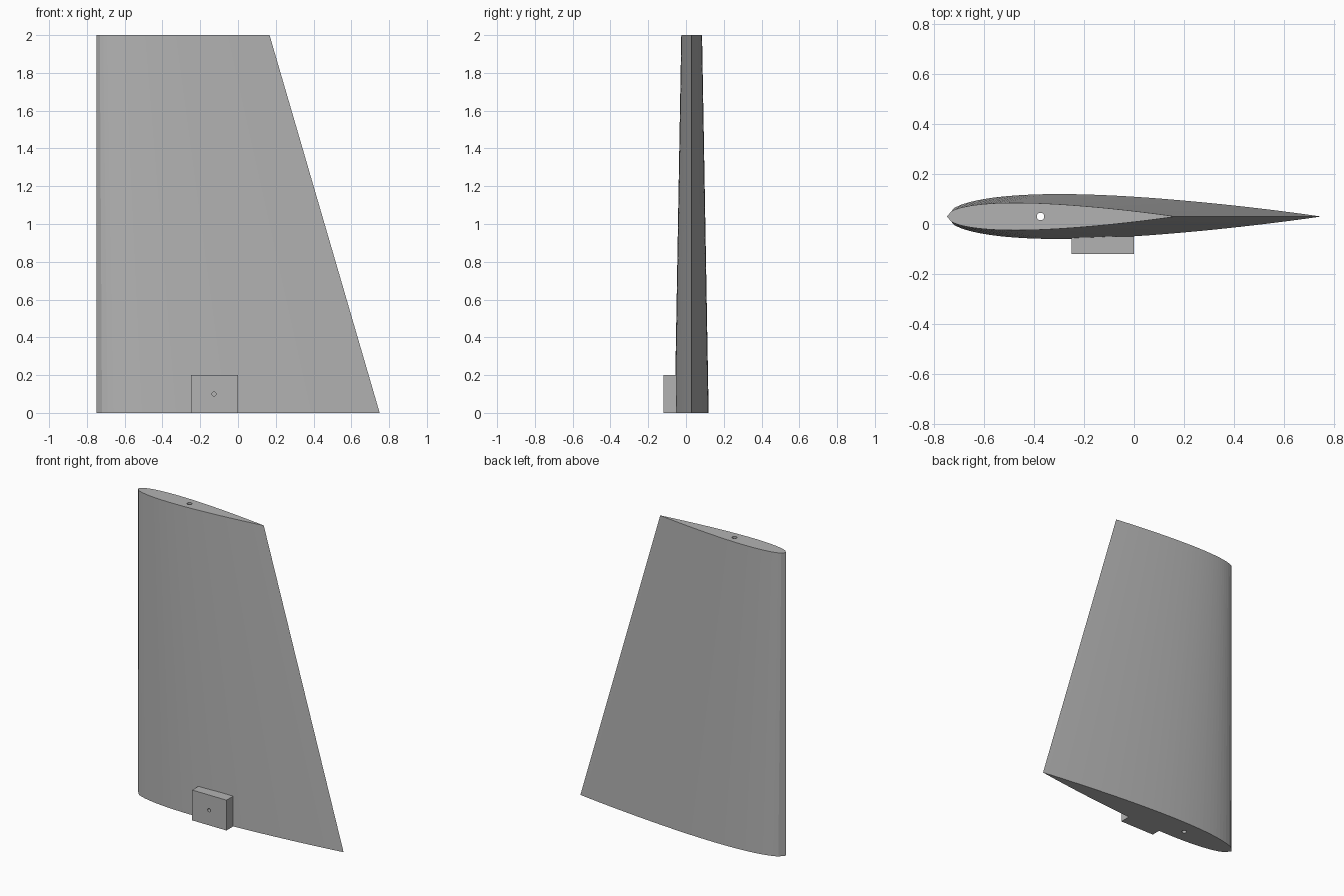
import bpy, bmesh
from math import sqrt, pi
from mathutils import Matrix, Vector

if "Cube" in bpy.data.objects:
    bpy.data.objects.remove(bpy.data.objects["Cube"], do_unlink=True)

grey = bpy.data.materials.new("plain grey")
grey.use_nodes = True
grey.diffuse_color = (0.45, 0.45, 0.45, 1)
grey.node_tree.nodes["Principled BSDF"].inputs["Base Color"].default_value = grey.diffuse_color

LEAD_X, MID_Y, STEPS = -0.75, 0.03, 50


def add_object(name, bm):
    bmesh.ops.recalc_face_normals(bm, faces=bm.faces)
    mesh = bpy.data.meshes.new(name)
    bm.to_mesh(mesh)
    bm.free()
    mesh.materials.append(grey)
    obj = bpy.data.objects.new(name, mesh)
    bpy.context.collection.objects.link(obj)
    return obj


def drill(obj, name, radius, centre, depth, rotation=Matrix()):
    """Cut a round hole through obj."""
    bm = bmesh.new()
    bmesh.ops.create_cone(bm, cap_ends=True, segments=24, radius1=radius, radius2=radius,
                          depth=depth, matrix=Matrix.Translation(centre) @ rotation)
    cutter = add_object(name, bm)
    cutter.hide_render = True
    cutter.hide_set(True)
    cutter.display_type = 'WIRE'
    mod = obj.modifiers.new("hole", 'BOOLEAN')
    mod.operation = 'DIFFERENCE'
    mod.solver = 'EXACT'
    mod.object = cutter
    # Apply the cut, then drop the cutter
    bpy.context.view_layer.update()
    graph = bpy.context.evaluated_depsgraph_get()
    obj.data = bpy.data.meshes.new_from_object(obj.evaluated_get(graph))
    obj.modifiers.clear()
    bpy.data.objects.remove(cutter, do_unlink=True)


def half_thickness(t):
    """Symmetric aerofoil with a closed trailing edge, 12% thick."""
    return 0.6 * (0.2969 * sqrt(t) - 0.126 * t - 0.3516 * t**2 + 0.2843 * t**3 - 0.1036 * t**4)


def section(bm, chord, z):
    stations = [i / STEPS for i in range(STEPS + 1)]
    outline = [(t, half_thickness(t)) for t in stations]
    outline += [(t, -half_thickness(t)) for t in stations[-2:0:-1]]
    return [bm.verts.new((LEAD_X + chord * t, MID_Y + chord * h, z)) for t, h in outline]


# Tapered wing: root and tip sections joined by straight facets
bm = bmesh.new()
root, tip = section(bm, 1.5, 0), section(bm, 0.917, 2)
for i in range(len(root)):
    j = (i + 1) % len(root)
    bm.faces.new((root[i], root[j], tip[j], tip[i]))
bm.faces.new(root)
bm.faces.new(tip)
wing = add_object("wing", bm)
drill(wing, "spar_hole_cutter", 0.015, Vector((-0.375, MID_Y, 1)), 3)

# Mounting block at the root, on the front surface
bm = bmesh.new()
bmesh.ops.create_cube(bm, size=1, matrix=Matrix.Translation((-0.125, -0.085, 0.1))
                      @ Matrix.Diagonal((0.25, 0.07, 0.2, 1)))
block = add_object("mounting_block", bm)
drill(block, "block_hole_cutter", 0.011, Vector((-0.127, -0.085, 0.1)), 0.3,
      Matrix.Rotation(pi / 2, 4, 'X'))
